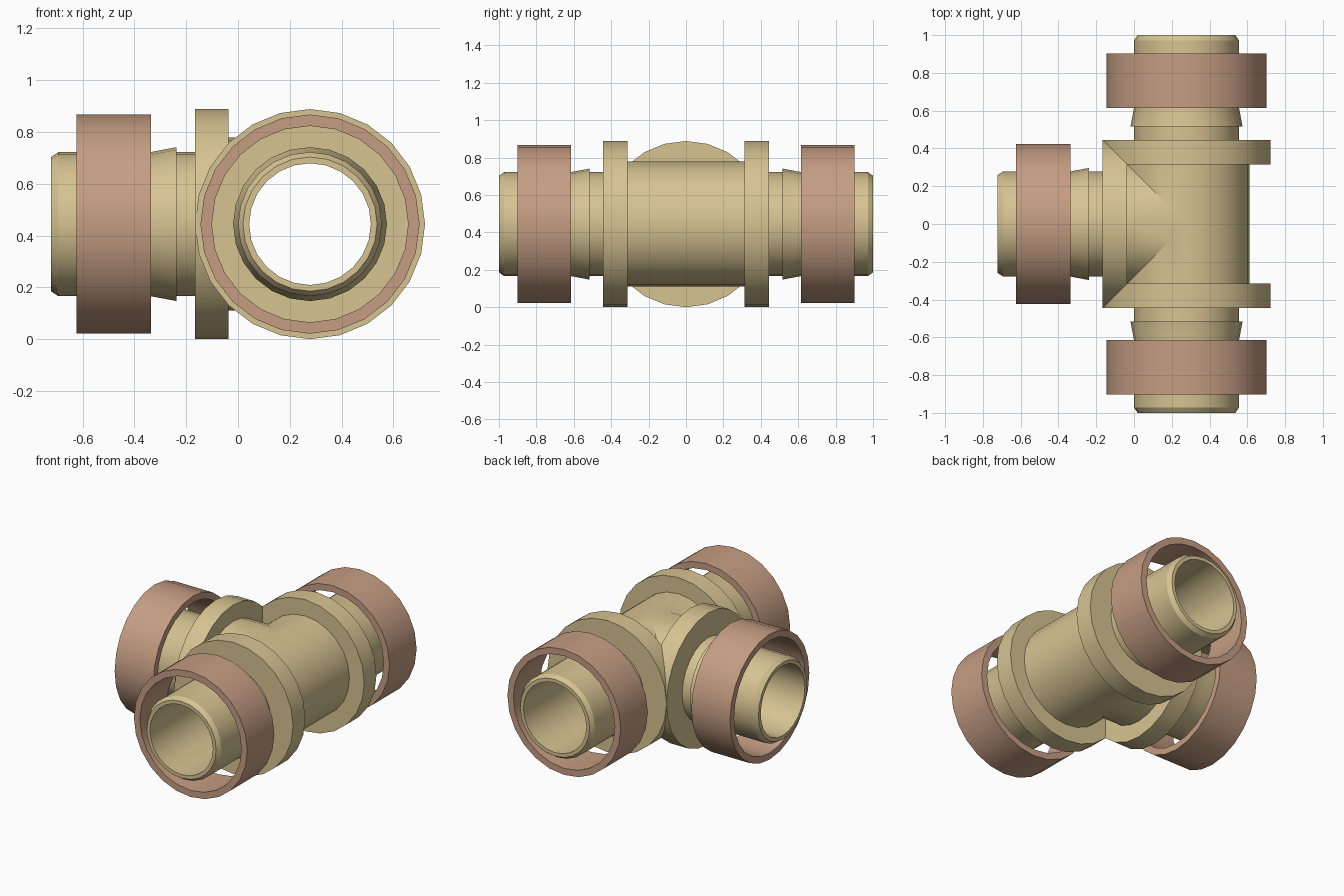
import bpy, bmesh, math
from mathutils import Matrix, Vector

if "Cube" in bpy.data.objects:
    bpy.data.objects.remove(bpy.data.objects["Cube"])

SIDES = 24
CENTRE = Vector((0.278, 0.0, 0.444))   # where the three pipe axes meet


def material(name, rgb):
    m = bpy.data.materials.new(name)
    m.diffuse_color = (*rgb, 1)
    m.use_nodes = True
    m.node_tree.nodes["Principled BSDF"].inputs["Base Color"].default_value = m.diffuse_color
    return m


brass = material("brass", (0.68, 0.55, 0.29))
copper = material("copper", (0.56, 0.34, 0.23))


def revolve(bm, profile, closed):
    """Turn (distance, radius) points around the y axis."""
    rings = []
    for t, r in profile:
        rings.append([bm.verts.new((r * math.cos(2 * math.pi * i / SIDES), t,
                                    r * math.sin(2 * math.pi * i / SIDES)))
                      for i in range(SIDES)])
    n = len(rings)
    for k in range(n if closed else n - 1):
        a, b = rings[k], rings[(k + 1) % n]
        for i in range(SIDES):
            j = (i + 1) % SIDES
            bm.faces.new((a[i], a[j], b[j], b[i]))


def finish(bm, name, mat, matrix=Matrix()):
    bmesh.ops.recalc_face_normals(bm, faces=bm.faces[:])
    me = bpy.data.meshes.new(name)
    bm.to_mesh(me)
    bm.free()
    me.transform(matrix)
    me.materials.append(mat)
    ob = bpy.data.objects.new(name, me)
    ob.location = CENTRE
    bpy.context.collection.objects.link(ob)
    bpy.ops.object.select_all(action='DESELECT')
    ob.select_set(True)
    bpy.context.view_layer.objects.active = ob
    bpy.ops.object.shade_smooth_by_angle(angle=math.radians(30))
    return ob


# Tee body: one arm with body, flange, barb, chamfered end and bore
arm = [(0, 0.334), (0.314, 0.334), (0.314, 0.444), (0.444, 0.444),
       (0.444, 0.278), (0.515, 0.278), (0.515, 0.297), (0.616, 0.278),
       (0.972, 0.278), (1.0, 0.259), (1.0, 0.235), (0, 0.235)]
bm = bmesh.new()
revolve(bm, arm, False)

# Mitre the branch side of the arm at 45 degrees
side = [f for f in bm.faces if f.calc_center_median().x < 0]
geom = list({v for f in side for v in f.verts}) + \
    list({e for f in side for e in f.edges}) + side
bmesh.ops.bisect_plane(bm, geom=geom, plane_co=(0, 0, 0), plane_no=(-1, -1, 0),
                       dist=1e-5, clear_outer=True)

# Reflect the mitred side across the mitre to get half of the branch
side = [f for f in bm.faces if f.calc_center_median().x < 0]
dup = bmesh.ops.duplicate(bm, geom=side)["geom"]
for v in [g for g in dup if isinstance(g, bmesh.types.BMVert)]:
    v.co = (-v.co.y, -v.co.x, v.co.z)

# Mirror to the other arm and weld the seams
bmesh.ops.mirror(bm, geom=bm.verts[:] + bm.edges[:] + bm.faces[:],
                 axis='Y', merge_dist=1e-4)
bmesh.ops.remove_doubles(bm, verts=bm.verts[:], dist=1e-4)
finish(bm, "tee_body", brass)

# Crimp sleeves, one around each pipe end
sleeve = [(0.614, 0.423), (0.902, 0.423), (0.902, 0.379), (0.614, 0.379)]
for name, angle in (("sleeve_back", 0), ("sleeve_branch", 90), ("sleeve_front", 180)):
    bm = bmesh.new()
    revolve(bm, sleeve, True)
    finish(bm, name, copper, Matrix.Rotation(math.radians(angle), 4, 'Z'))
